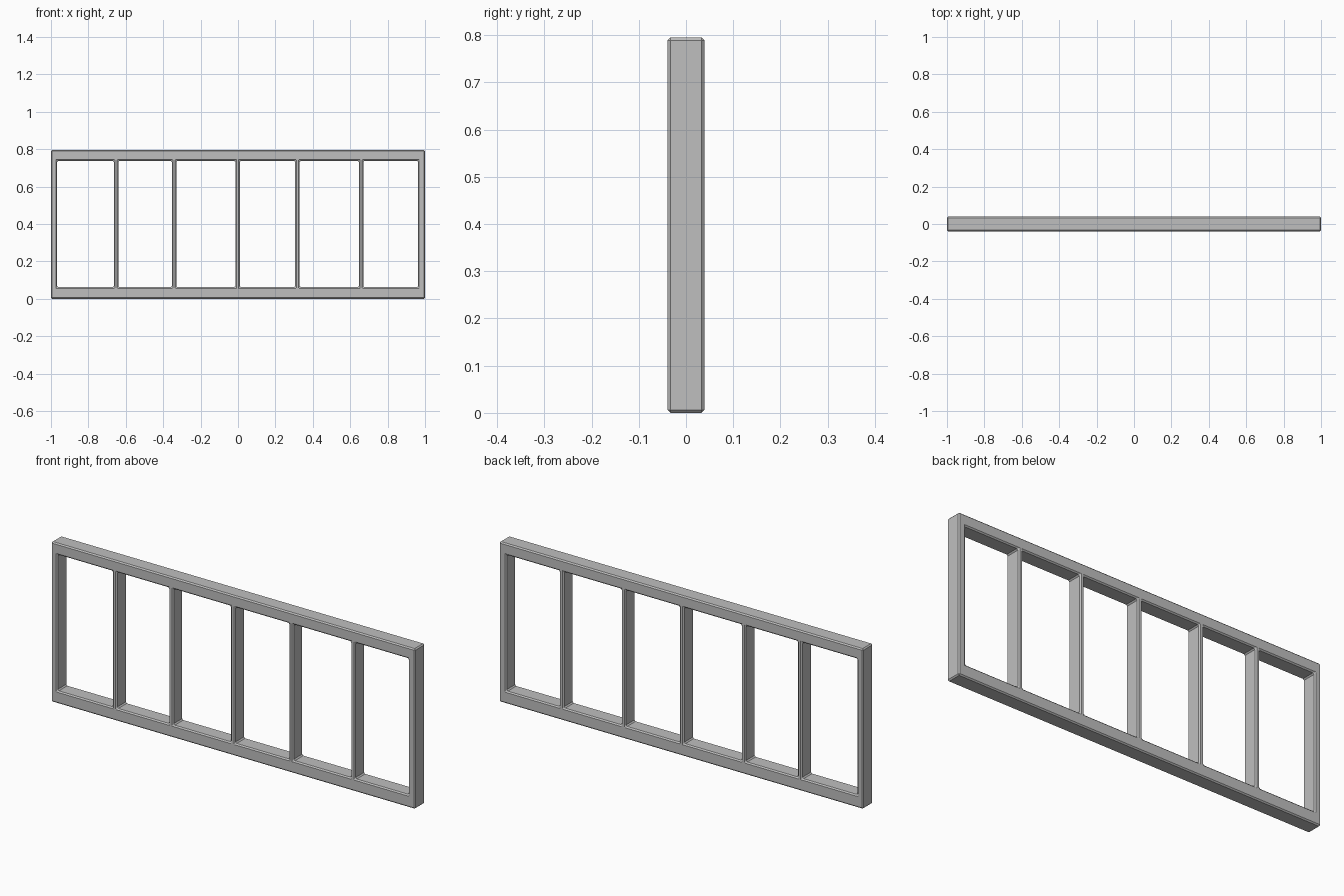
import bpy, bmesh

cube = bpy.data.objects.get("Cube")
if cube:
    bpy.data.objects.remove(cube, do_unlink=True)

# One grey for the whole frame
grey = bpy.data.materials.new("grey")
grey.use_nodes = True
colour = (0.52, 0.52, 0.52, 1)
grey.diffuse_color = colour
grey.node_tree.nodes["Principled BSDF"].inputs["Base Color"].default_value = colour

# Layout: side stiles, five slightly uneven uprights, top and bottom rails
POST_CENTRES = [-0.652, -0.342, -0.002, 0.318, 0.658]
POST_HALF, HALF_DEPTH, BEVEL = 0.012, 0.039, 0.006
xs = [-1.0, -0.967]
for c in POST_CENTRES:
    xs += [c - POST_HALF, c + POST_HALF]
xs += [0.962, 1.0]
zs = [0.0, 0.062, 0.738, 0.795]

# Front sheet: grid of cells, leaving out the six openings
bm = bmesh.new()
grid = [[bm.verts.new((x, -HALF_DEPTH, z)) for z in zs] for x in xs]
for i in range(len(xs) - 1):
    for j in range(len(zs) - 1):
        if j == 1 and i % 2 == 1:
            continue
        bm.faces.new((grid[i][j], grid[i + 1][j], grid[i + 1][j + 1], grid[i][j + 1]))

# Extrude the sheet to full depth
front = bm.faces[:]
result = bmesh.ops.extrude_face_region(bm, geom=front, use_keep_orig=True)
back = [g for g in result["geom"] if isinstance(g, bmesh.types.BMVert)]
bmesh.ops.translate(bm, verts=back, vec=(0, 2 * HALF_DEPTH, 0))
bmesh.ops.recalc_face_normals(bm, faces=bm.faces)

mesh = bpy.data.meshes.new("window_frame")
bm.to_mesh(mesh)
bm.free()
mesh.materials.append(grey)
frame = bpy.data.objects.new("window_frame", mesh)
bpy.context.collection.objects.link(frame)

# Small chamfer on every sharp edge, including the opening corners
bevel = frame.modifiers.new("chamfer", 'BEVEL')
bevel.width = BEVEL
bevel.segments = 1
bevel.limit_method = 'ANGLE'
